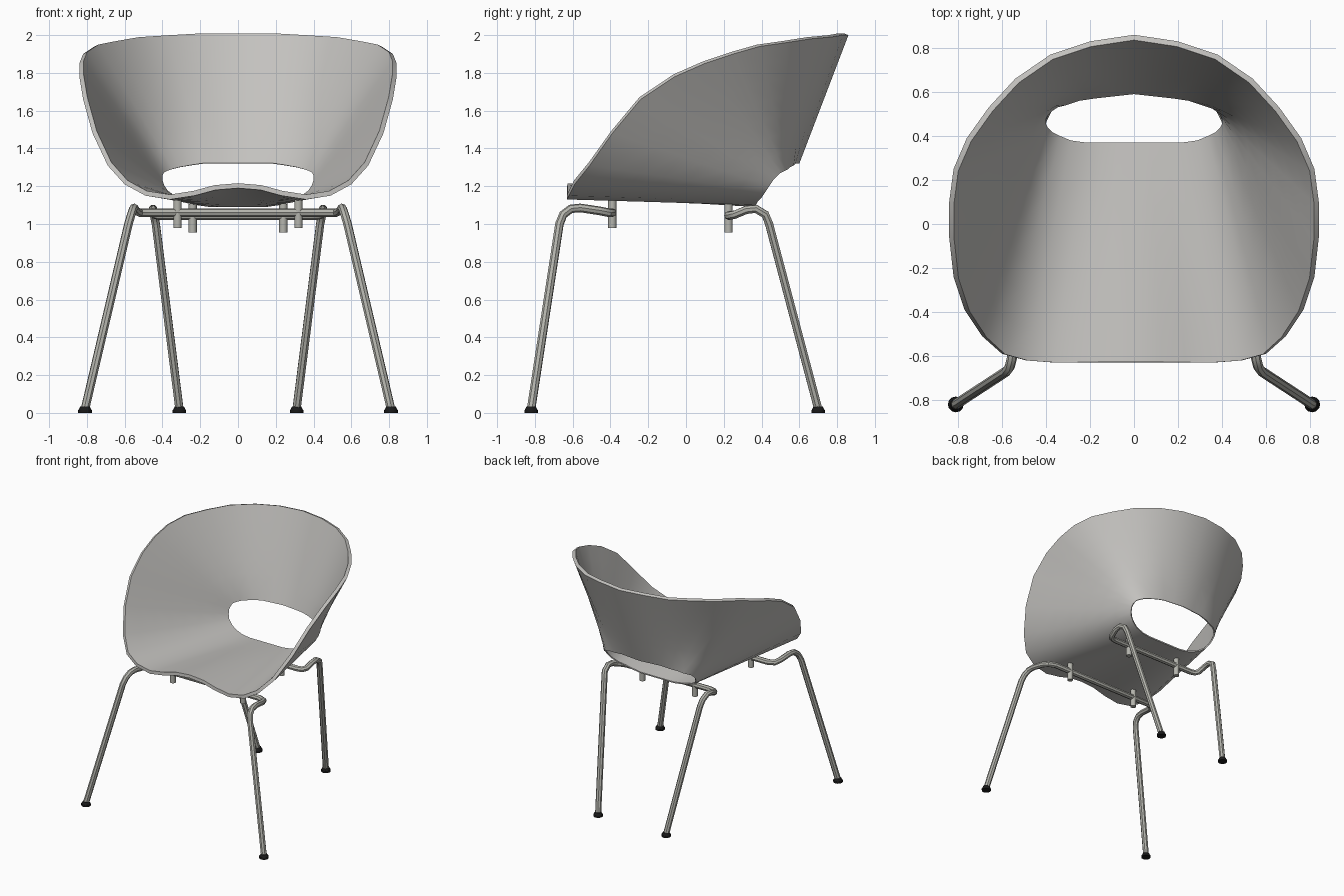
import bpy
from mathutils import Vector

default_cube = bpy.data.objects.get("Cube")
if default_cube:
    bpy.data.objects.remove(default_cube, do_unlink=True)


def make_material(name, colour, roughness):
    material = bpy.data.materials.new(name)
    material.use_nodes = True
    material.diffuse_color = colour
    shader = material.node_tree.nodes["Principled BSDF"]
    shader.inputs["Base Color"].default_value = colour
    shader.inputs["Roughness"].default_value = roughness
    return material


shell_grey = make_material("shell grey", (0.56, 0.55, 0.53, 1), 0.5)
steel_grey = make_material("steel grey", (0.46, 0.46, 0.42, 1), 0.4)
rubber_black = make_material("rubber black", (0.01, 0.01, 0.01, 1), 0.7)


def select_only(obj):
    bpy.ops.object.select_all(action="DESELECT")
    obj.select_set(True)
    bpy.context.view_layer.objects.active = obj


def shade(obj, degrees=40):
    select_only(obj)
    bpy.ops.object.shade_smooth_by_angle(angle=degrees * 3.14159 / 180)


# Shell: half outline from front centre to back centre, (outer rim, hole rim)
outline = [
    ((0, -.63, 1.19), (0, .37, 1.09)),
    ((.12, -.63, 1.18), (.08, .37, 1.09)),
    ((.23, -.63, 1.15), (.15, .37, 1.09)),
    ((.36, -.63, 1.13), (.22, .37, 1.1)),
    ((.49, -.62, 1.15), (.29, .38, 1.12)),
    ((.6, -.59, 1.21), (.34, .4, 1.14)),
    ((.69, -.51, 1.31), (.38, .42, 1.17)),
    ((.77, -.39, 1.48), (.4, .44, 1.2)),
    ((.82, -.24, 1.66), (.41, .46, 1.23)),
    ((.84, -.06, 1.78), (.41, .48, 1.25)),
    ((.84, .1, 1.85), (.4, .5, 1.27)),
    ((.82, .25, 1.9), (.38, .52, 1.28)),
    ((.76, .39, 1.94), (.35, .54, 1.29)),
    ((.66, .53, 1.96), (.31, .55, 1.3)),
    ((.54, .66, 1.98), (.25, .57, 1.31)),
    ((.38, .77, 1.99), (.18, .58, 1.32)),
    ((.2, .83, 2), (.09, .59, 1.32)),
    ((0, .86, 2), (0, .6, 1.32)),
]


def mirrored(point):
    return (-point[0], point[1], point[2])


def build_shell(rows=7, thickness=0.026):
    loop = outline + [(mirrored(a), mirrored(b)) for a, b in outline[-2:0:-1]]
    count = len(loop)
    verts = [Vector(rim).lerp(Vector(hole), row / rows)
             for row in range(rows + 1) for rim, hole in loop]
    faces = []
    for row in range(rows):
        for i in range(count):
            j = (i + 1) % count
            top, low = row * count, (row + 1) * count
            faces.append((top + i, low + i, low + j, top + j))
    mesh = bpy.data.meshes.new("seat_shell")
    mesh.from_pydata(verts, [], faces)
    shell = bpy.data.objects.new("seat_shell", mesh)
    bpy.context.collection.objects.link(shell)
    mesh.materials.append(shell_grey)
    # The shell thins towards the hole
    group = shell.vertex_groups.new(name="thickness")
    for row in range(rows + 1):
        ring = list(range(row * count, (row + 1) * count))
        group.add(ring, 1 - 0.6 * row / rows, "REPLACE")
    solid = shell.modifiers.new("thickness", "SOLIDIFY")
    solid.thickness = thickness
    solid.vertex_group = group.name
    # Thicken towards the sitter: the outline is the outside surface
    back = mesh.polygons[count // 2]
    solid.offset = -1 if back.normal.y > 0 else 1
    select_only(shell)
    bpy.ops.object.modifier_apply(modifier=solid.name)
    shade(shell)


build_shell()


# Steel frames: one bent tube per pair of legs, mirrored about the middle
def bent_tube(name, half_path, radius=0.023):
    path = half_path + [mirrored(p) for p in reversed(half_path)]
    curve = bpy.data.curves.new(name, "CURVE")
    curve.dimensions = "3D"
    curve.bevel_depth = radius
    curve.bevel_resolution = 2
    curve.use_fill_caps = True
    spline = curve.splines.new("POLY")
    spline.points.add(len(path) - 1)
    for point, place in zip(spline.points, path):
        point.co = (*place, 1)
    tube = bpy.data.objects.new(name, curve)
    bpy.context.collection.objects.link(tube)
    curve.materials.append(steel_grey)
    select_only(tube)
    bpy.ops.object.convert(target="MESH")
    shade(bpy.context.object)


bent_tube("front_leg_frame", [
    (.81, -.82, .02), (.58, -.67, 1), (.565, -.65, 1.05), (.555, -.61, 1.08),
    (.55, -.56, 1.085), (.54, -.46, 1.07), (.52, -.41, 1.06), (.47, -.39, 1.06)])
bent_tube("rear_leg_frame", [
    (.31, .7, .02), (.435, .44, 1), (.445, .42, 1.05), (.45, .37, 1.08),
    (.45, .32, 1.075), (.44, .26, 1.05), (.42, .235, 1.045), (.38, .225, 1.045)])


def cylinder(name, x, y, bottom, top, radius, tip_radius, material):
    bpy.ops.mesh.primitive_cone_add(
        vertices=12, radius1=radius, radius2=tip_radius, depth=top - bottom,
        location=(x, y, (bottom + top) / 2))
    obj = bpy.context.object
    obj.name = name
    obj.data.materials.append(material)
    shade(obj)


# Mounting studs and rubber feet
for side, sign in (("left", 1), ("right", -1)):
    cylinder(f"front_stud_{side}", sign * .32, -.39, .98, 1.135, .022, .022, steel_grey)
    cylinder(f"rear_stud_{side}", sign * .24, .225, .955, 1.105, .022, .022, steel_grey)
    for place, x, y in (("front", .81, -.82), ("rear", .31, .7)):
        cylinder(f"{place}_foot_{side}", sign * x, y, 0, .015, .036, .036, rubber_black)
        cylinder(f"{place}_foot_collar_{side}", sign * x, y, .015, .035, .034, .024, rubber_black)
